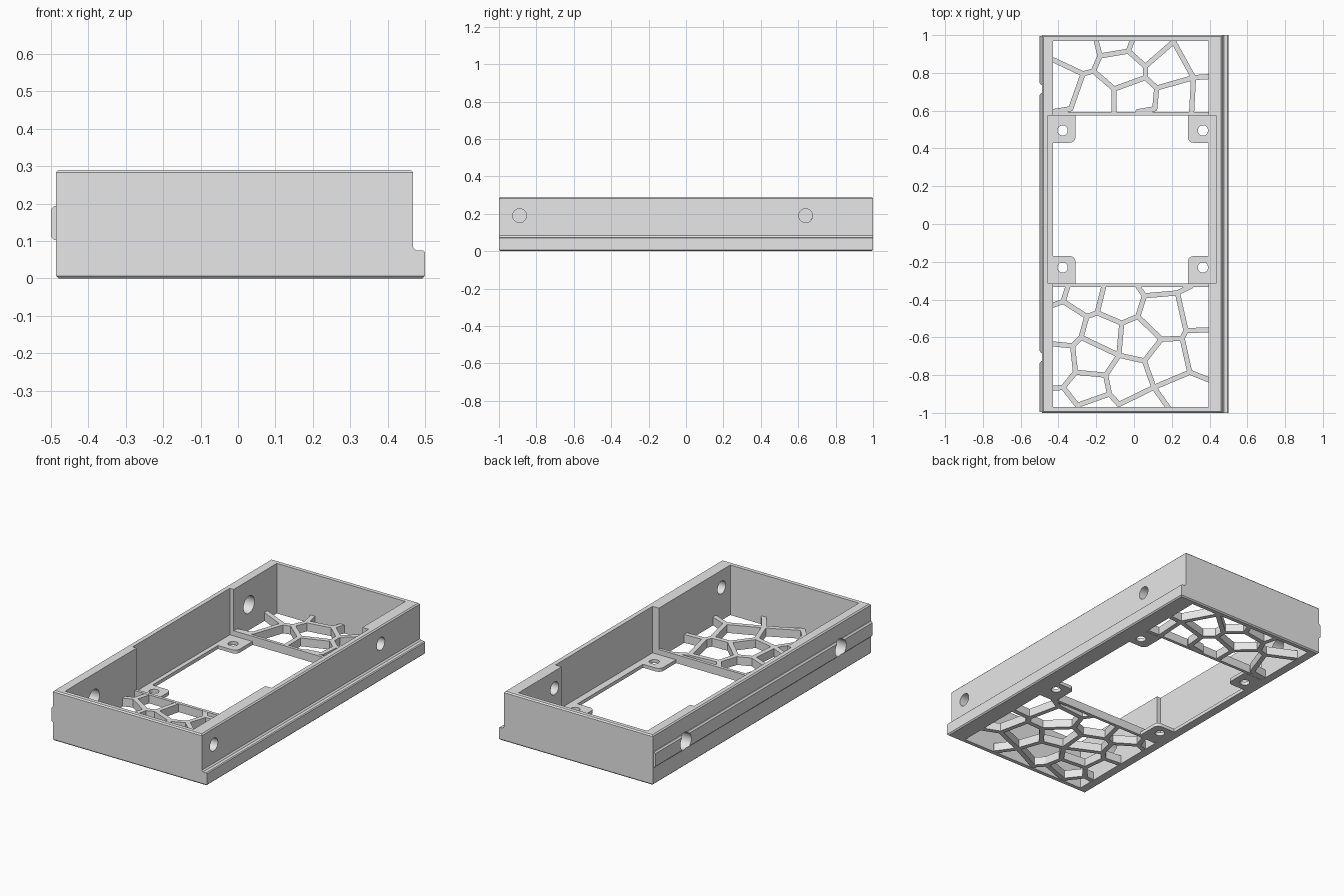
import bpy, bmesh, math
from mathutils import Vector, Matrix

default = bpy.data.objects.get("Cube")
if default:
    bpy.data.objects.remove(default, do_unlink=True)

grey = bpy.data.materials.new("plain grey")
grey.use_nodes = True
grey.diffuse_color = (0.8, 0.8, 0.8, 1)
grey.node_tree.nodes["Principled BSDF"].inputs["Base Color"].default_value = (0.8, 0.8, 0.8, 1)


def finish(name, bm):
    bmesh.ops.recalc_face_normals(bm, faces=bm.faces)
    mesh = bpy.data.meshes.new(name)
    bm.to_mesh(mesh)
    bm.free()
    mesh.materials.append(grey)
    obj = bpy.data.objects.new(name, mesh)
    bpy.context.collection.objects.link(obj)
    return obj


def add_box(bm, low, high):
    low, high = Vector(low), Vector(high)
    size = high - low
    place = Matrix.Translation((low + high) / 2) @ Matrix.Diagonal((*size, 1))
    return bmesh.ops.create_cube(bm, size=1, matrix=place)["verts"]


def box(name, low, high):
    bm = bmesh.new()
    add_box(bm, low, high)
    return finish(name, bm)


def cylinder(name, centre, radius, depth, axis):
    bm = bmesh.new()
    turn = Matrix.Rotation(math.pi / 2, 4, "Y") if axis == "X" else Matrix()
    bmesh.ops.create_cone(bm, cap_ends=True, segments=32, radius1=radius, radius2=radius,
                          depth=depth, matrix=Matrix.Translation(centre) @ turn)
    return finish(name, bm)


def extrude_profile(bm, points, y0, y1):
    face = bm.faces.new([bm.verts.new((x, y0, z)) for x, z in points])
    out = bmesh.ops.extrude_face_region(bm, geom=[face])["geom"]
    moved = [v for v in out if isinstance(v, bmesh.types.BMVert)]
    bmesh.ops.translate(bm, verts=moved, vec=(0, y1 - y0, 0))


def combine(target, tool, operation="DIFFERENCE"):
    mod = target.modifiers.new(operation.lower(), "BOOLEAN")
    mod.operation, mod.solver, mod.object = operation, "EXACT", tool
    bpy.context.view_layer.objects.active = target
    bpy.ops.object.modifier_apply(modifier=mod.name)
    bpy.data.objects.remove(tool, do_unlink=True)


LEFT, RIGHT = -0.43, 0.395      # inner faces of the long walls
FRONT, BACK = -0.315, 0.575     # ends of the middle bay
TOP, FLOOR, GRID = 0.29, 0.02, 0.05

# Case shell: L-shaped profile with a foot rail, chamfered top and bottom rims
bm = bmesh.new()
extrude_profile(bm, [(-0.487, 0), (0.5, 0), (0.5, 0.07), (0.495, 0.075), (0.476, 0.075),
                     (0.468, 0.083), (0.468, TOP), (-0.487, TOP)], -1, 1)
rims = [e for e in bm.edges
        if all(v.co.z < 0.001 for v in e.verts) or all(v.co.z > TOP - 0.001 for v in e.verts)]
bmesh.ops.bevel(bm, geom=rims, offset=0.007, segments=1, affect="EDGES")
shell = finish("case_shell", bm)

# Side tongue along the other long wall
bm = bmesh.new()
extrude_profile(bm, [(-0.47, 0.103), (-0.492, 0.103), (-0.5, 0.111),
                     (-0.5, 0.185), (-0.492, 0.193), (-0.47, 0.193)], -0.995, 0.995)
combine(shell, finish("tongue", bm), "UNION")

# Hollow inside, then the wider middle bay above its floor ledge
combine(shell, box("hollow", (LEFT, -0.97, -1), (RIGHT, 0.97, 1)))
combine(shell, box("middle_bay", (-0.455, FRONT, FLOOR), (0.435, BACK, 1)))

# Screw holes through the long walls
for y in (-0.89, 0.64):
    combine(shell, cylinder("hole", (0.45, y, 0.19), 0.037, 0.3, "X"))
for y in (-0.705, 0.715):
    combine(shell, cylinder("hole", (-0.45, y, 0.148), 0.05, 0.3, "X"))

# Crossbars between the middle bay and the lattice floors
box("front_crossbar", (LEFT - 0.01, FRONT - 0.018, 0.001), (RIGHT + 0.01, FRONT, GRID))
box("back_crossbar", (LEFT - 0.01, BACK, 0.001), (RIGHT + 0.01, BACK + 0.018, GRID))

# Four mounting tabs, each with one rounded corner and a screw hole
for side, wall, inner, hole_x in (("left", RIGHT, 0.285, 0.365), ("right", LEFT, -0.31, -0.378)):
    for end, bar, edge, hole_y in (("front", FRONT, -0.17, -0.23), ("back", BACK, 0.43, 0.495)):
        bm = bmesh.new()
        outer_x = wall + math.copysign(0.005, wall)
        add_box(bm, (min(outer_x, inner), min(bar, edge), 0),
                (max(outer_x, inner), max(bar, edge), FLOOR))
        corner = [e for e in bm.edges
                  if all((v.co.xy - Vector((inner, edge))).length < 0.001 for v in e.verts)]
        bmesh.ops.bevel(bm, geom=corner, offset=0.03, segments=6, profile=0.5, affect="EDGES")
        tab = finish(f"{end}_{side}_tab", bm)
        combine(tab, cylinder("hole", (hole_x, hole_y, 0), 0.027, 0.2, "Z"))


# Lattice floors: joints in hundredths of a unit, ribs as strings of joint letters
def lattice(name, joints, paths, width=0.027):
    bm = bmesh.new()
    done = set()
    for path in paths.split():
        for p, q in zip(path, path[1:]):
            a, b = (Vector(joints[k]) / 100 for k in (p, q))
            run = b - a
            place = (Matrix.Translation((*((a + b) / 2), GRID / 2))
                     @ Matrix.Rotation(math.atan2(run.y, run.x), 4, "Z")
                     @ Matrix.Diagonal((run.length, width, GRID - 0.002, 1)))
            bmesh.ops.create_cube(bm, size=1, matrix=place)
        # Small round posts close the corners where ribs meet
        for key in set(path) - done:
            done.add(key)
            spot = Vector(joints[key]) / 100
            bmesh.ops.create_cone(bm, cap_ends=True, segments=10, radius1=width / 2,
                                  radius2=width / 2, depth=GRID - 0.002,
                                  matrix=Matrix.Translation((*spot, GRID / 2)))
    return finish(name, bm)


back_joints = dict(
    a=(-43, 87), b=(-27, 79.5), c=(-33.5, 61), d=(-21.5, 81), e=(-18, 89), f=(-20, 97),
    g=(-3, 91.5), h=(-1, 97), i=(6, 83.5), j=(21, 96.5), k=(6, 77.5), l=(-10.5, 71.5),
    m=(-10.5, 59), n=(12, 72), o=(11, 61), p=(31.5, 77.5), q=(39.5, 78), r=(30.5, 59),
    s=(-43, 59.5), t=(2, 59.5))
lattice("back_lattice", back_joints, "abdefe egh gij jpq pr bcs ikl dlm knp not")

front_joints = dict(
    A=(-35, -33), B=(-37.5, -41), C=(-43, -43), D=(-25, -49), E=(-19.5, -47), F=(-16, -33),
    G=(-6.5, -52.5), H=(2, -49), I=(5.5, -38), J=(2, -33), K=(23, -36.5), L=(30, -33),
    M=(27.5, -56.5), N=(39.5, -56), O=(25.5, -60.5), P=(14.5, -61), Q=(5.5, -72.5),
    R=(-8, -69.5), S=(-28, -60), T=(-32.5, -64.5), U=(-43, -63.5), V=(-31, -78.5),
    W=(-15, -80), X=(-37.5, -86.5), Y=(-43, -87), Z=(-30, -96), a=(-13, -90),
    b=(-8, -95.5), c=(10.5, -86.5), d=(29.5, -78.5), e=(39.5, -82.5), f=(18, -97))
lattice("front_lattice", front_joints,
        "ABC BDEF EGHIJ IKL KMN MOPH PQRG RSD STU TVWR VXY XZaW abcQ cde dO cf")

# Smooth the round holes while keeping every hard edge
bpy.ops.object.select_all(action="DESELECT")
for obj in bpy.context.collection.objects:
    if obj.type == "MESH" and (obj.name.endswith("_tab") or obj == shell):
        obj.select_set(True)
bpy.context.view_layer.objects.active = shell
bpy.ops.object.shade_smooth_by_angle(angle=math.radians(25))
